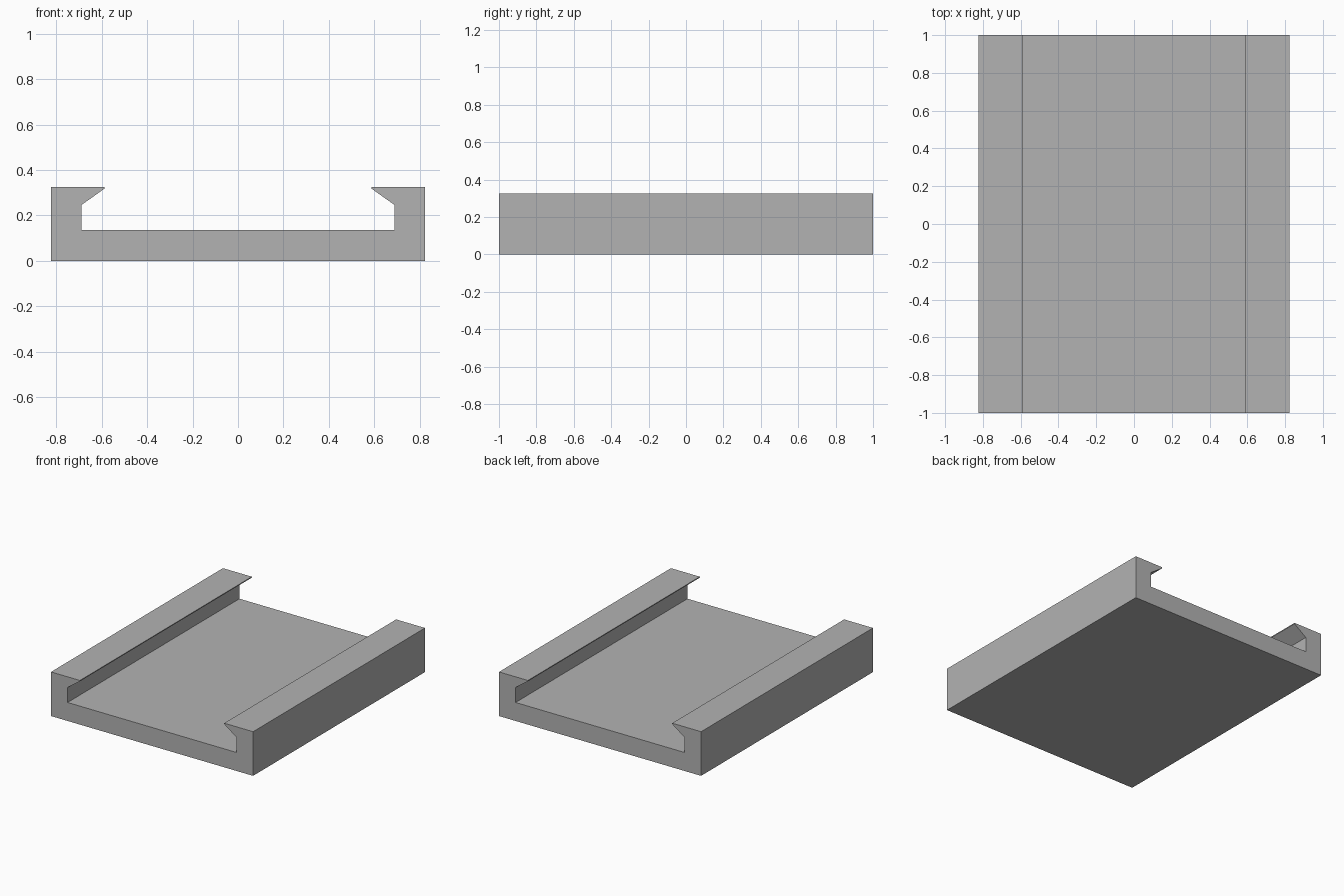
import bpy
import bmesh

cube = bpy.data.objects.get("Cube")
if cube:
    bpy.data.objects.remove(cube, do_unlink=True)

# Plain grey for the whole part
grey = bpy.data.materials.new("mid_grey")
grey.use_nodes = True
colour = (0.45, 0.45, 0.45, 1)
grey.diffuse_color = colour
grey.node_tree.nodes["Principled BSDF"].inputs["Base Color"].default_value = colour

# Half of the channel cross-section (x, z), from outer bottom to inner floor
half = [(0.823, 0), (0.823, 0.325), (0.588, 0.325), (0.588, 0.318),
        (0.688, 0.247), (0.688, 0.136)]
profile = half + [(-x, z) for x, z in reversed(half)]

# Channel with inward lips, extruded along its length
bm = bmesh.new()
front = bm.faces.new([bm.verts.new((x, -1, z)) for x, z in profile])
extruded = bmesh.ops.extrude_face_region(bm, geom=[front], use_keep_orig=True)
verts = [v for v in extruded["geom"] if isinstance(v, bmesh.types.BMVert)]
bmesh.ops.translate(bm, verts=verts, vec=(0, 2, 0))
bmesh.ops.recalc_face_normals(bm, faces=bm.faces)

mesh = bpy.data.meshes.new("lipped_channel")
bm.to_mesh(mesh)
bm.free()
mesh.materials.append(grey)
channel = bpy.data.objects.new("lipped_channel", mesh)
bpy.context.collection.objects.link(channel)
